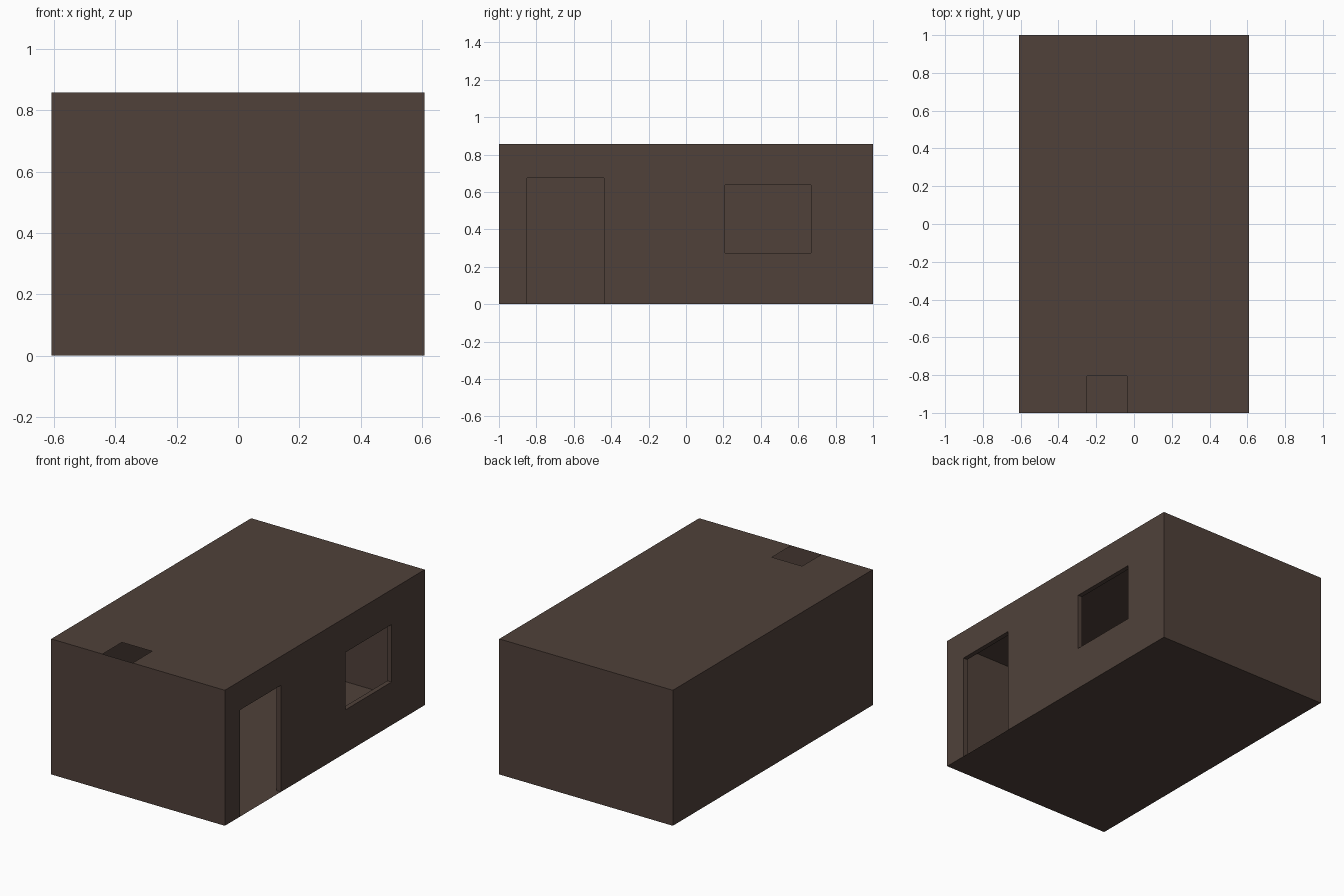
import bpy, bmesh
from mathutils import Vector

if "Cube" in bpy.data.objects:
    bpy.data.objects.remove(bpy.data.objects["Cube"])

X, Y, H = 0.608, 1.0, 0.858      # half width, half length, height
JAMB = 0.03                      # depth of door and window reveals

brown = bpy.data.materials.new("dark brown")
brown.diffuse_color = (0.080, 0.053, 0.042, 1)
brown.use_nodes = True
brown.node_tree.nodes["Principled BSDF"].inputs["Base Color"].default_value = brown.diffuse_color


def finish(name, bm):
    bmesh.ops.remove_doubles(bm, verts=bm.verts, dist=1e-5)
    me = bpy.data.meshes.new(name)
    bm.to_mesh(me)
    bm.free()
    me.materials.append(brown)
    ob = bpy.data.objects.new(name, me)
    bpy.context.collection.objects.link(ob)
    return ob


def quad(bm, pts):
    bm.faces.new([bm.verts.new(p) for p in pts])


def sheet(name, place, u_range, v_range, holes=()):
    """Flat sheet split along the hole edges, leaving the holes open."""
    bm = bmesh.new()
    us = sorted({*u_range, *(u for h in holes for u in h[:2])})
    vs = sorted({*v_range, *(v for h in holes for v in h[2:])})
    for u0, u1 in zip(us, us[1:]):
        for v0, v1 in zip(vs, vs[1:]):
            cu, cv = (u0 + u1) / 2, (v0 + v1) / 2
            if any(h[0] < cu < h[1] and h[2] < cv < h[3] for h in holes):
                continue
            quad(bm, [place(u0, v0), place(u1, v0), place(u1, v1), place(u0, v1)])
    return finish(name, bm)


def reveal(name, hole, sill):
    """Inward lip around an opening in the right wall."""
    y0, y1, z0, z1 = hole
    ring = [(y0, z0), (y0, z1), (y1, z1), (y1, z0)]
    bm = bmesh.new()
    for i in range(4 if sill else 3):
        a, b = ring[i], ring[(i + 1) % 4]
        quad(bm, [(X, *a), (X, *b), (X - JAMB, *b), (X - JAMB, *a)])
    return finish(name, bm)


# Openings
door = (-0.85, -0.438, 0.0, 0.675)
window = (0.208, 0.668, 0.273, 0.637)
hatch = (-0.249, -0.038, -Y, -0.806)

# Shell of the room
sheet("floor", lambda u, v: Vector((-u, v, 0)), (-X, X), (-Y, Y))
sheet("roof", lambda u, v: Vector((u, v, H)), (-X, X), (-Y, Y), [hatch])
sheet("front_wall", lambda u, v: Vector((u, -Y, v)), (-X, X), (0, H))
sheet("back_wall", lambda u, v: Vector((-u, Y, v)), (-X, X), (0, H))
sheet("left_wall", lambda u, v: Vector((-X, -u, v)), (-Y, Y), (0, H))
sheet("right_wall", lambda u, v: Vector((X, u, v)), (-Y, Y), (0, H), [door, window])

# Door and window reveals
reveal("door_jamb", door, False)
reveal("window_frame", window, True)
